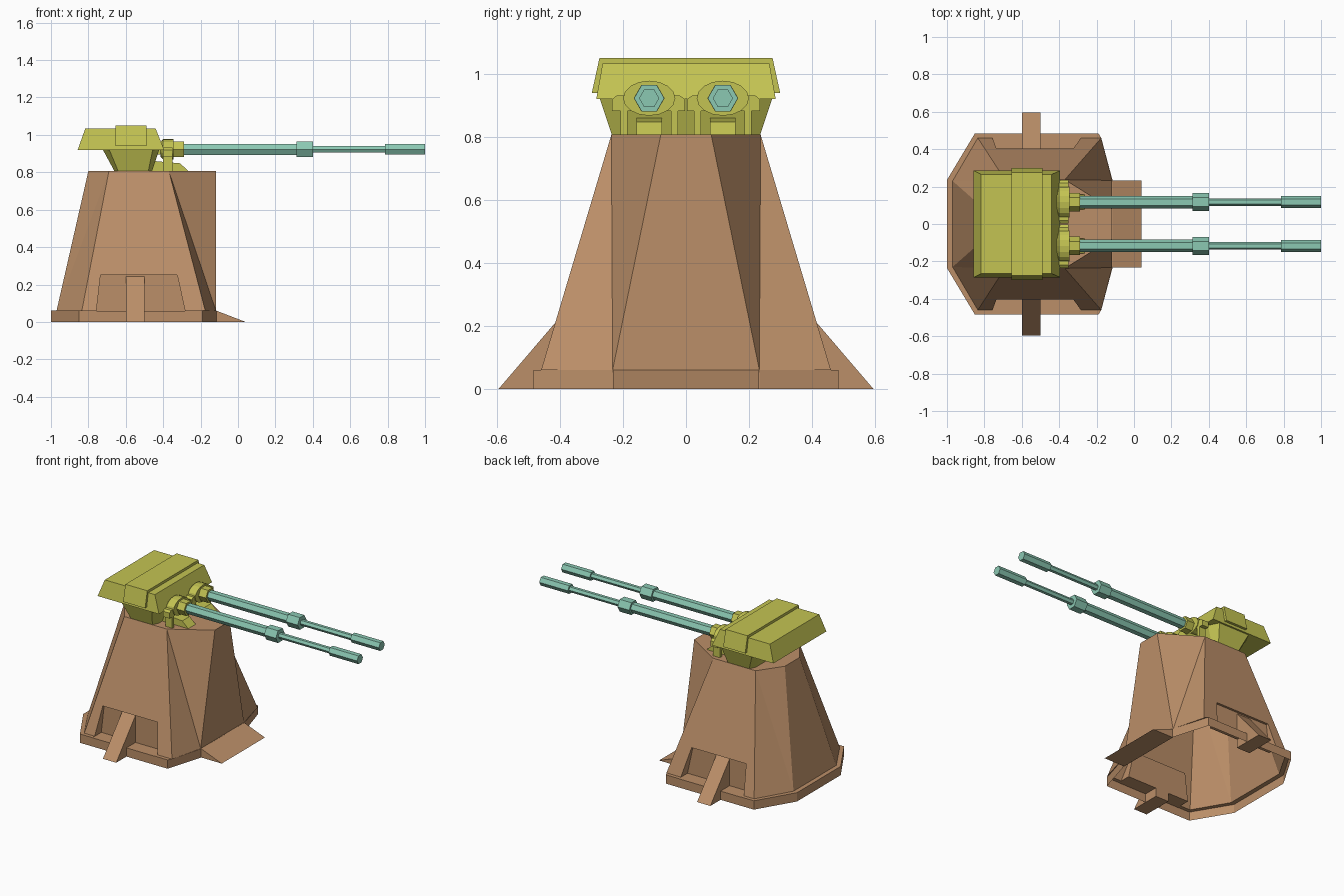
import bpy, bmesh, math

if "Cube" in bpy.data.objects:
    bpy.data.objects.remove(bpy.data.objects["Cube"])


def material(name, rgb):
    m = bpy.data.materials.new(name)
    m.diffuse_color = (*rgb, 1)
    m.use_nodes = True
    m.node_tree.nodes["Principled BSDF"].inputs["Base Color"].default_value = m.diffuse_color
    return m


BROWN = material("clay brown", (0.50, 0.275, 0.14))
OLIVE = material("olive yellow", (0.55, 0.55, 0.085))
TEAL = material("pale teal", (0.26, 0.58, 0.45))


def loft(name, loops, mat, split=False):
    """Join equal-length loops of points into a closed solid."""
    bm = bmesh.new()
    rings = [[bm.verts.new(p) for p in loop] for loop in loops]
    n = len(rings[0])
    for lo, hi in zip(rings, rings[1:]):
        for i in range(n):
            a, b, c, d = lo[i], lo[(i + 1) % n], hi[(i + 1) % n], hi[i]
            dy = abs(d.co.y) - abs(c.co.y)
            if split and dy > 0.001:
                bm.faces.new((d, a, b))
                bm.faces.new((d, b, c))
            elif split and dy < -0.001:
                bm.faces.new((c, d, a))
                bm.faces.new((c, a, b))
            else:
                bm.faces.new((a, b, c, d))
    bm.faces.new(rings[0])
    bm.faces.new(rings[-1])
    bmesh.ops.recalc_face_normals(bm, faces=bm.faces)
    me = bpy.data.meshes.new(name)
    bm.to_mesh(me)
    bm.free()
    me.materials.append(mat)
    ob = bpy.data.objects.new(name, me)
    bpy.context.collection.objects.link(ob)
    return ob


def octagon(z, half):
    """Mirror a half outline (y > 0) across y = 0."""
    return [(x, y, z) for x, y in half] + [(x, -y, z) for x, y in reversed(half)]


def rect(z, x0, x1, y):
    return [(x0, -y, z), (x1, -y, z), (x1, y, z), (x0, y, z)]


def along_y(name, prof, y0, y1, mat):
    return loft(name, [[(x, y, z) for x, z in prof] for y in (y0, y1)], mat)


def along_x(name, prof, x0, x1, mat):
    return loft(name, [[(x, y, z) for y, z in prof] for x in (x0, x1)], mat)


def tube(name, y, stations, mat, n=6, squash=1.0, z=0.923):
    """Faceted tube along x from (x, radius) stations."""
    loft(name, [[(x, y + r * math.cos(2 * math.pi * i / n),
                  z + r * squash * math.sin(2 * math.pi * i / n))
                 for i in range(n)] for x, r in stations], mat)


# Tower with its plinth
plinth = [(-1.0, 0.235), (-0.85, 0.485), (-0.19, 0.485), (-0.115, 0.235)]
foot = [(-0.97, 0.23), (-0.835, 0.46), (-0.175, 0.46), (-0.118, 0.233)]
crown = [(-0.80, 0.08), (-0.69, 0.237), (-0.37, 0.237), (-0.118, 0.08)]
tower = loft("tower", [octagon(0, plinth), octagon(0.06, plinth),
                       octagon(0.06, foot), octagon(0.807, crown)], BROWN, True)

# Niches cut in both sides
cutters = []
for s in (1, -1):
    cut = loft("niche_cutter", [
        [(x, s * y, z) for x, y in ((x0, 0.388), (x1, 0.388), (x1, 0.6), (x0, 0.6))]
        for z, x0, x1 in ((0.059, -0.757, -0.283), (0.25, -0.735, -0.325))], BROWN)
    cut.hide_render = True
    cutters.append(cut)
    mod = tower.modifiers.new("niche", 'BOOLEAN')
    mod.operation = 'DIFFERENCE'
    mod.solver = 'EXACT'
    mod.object = cut
bpy.context.view_layer.update()
mesh = bpy.data.meshes.new_from_object(
    tower.evaluated_get(bpy.context.evaluated_depsgraph_get()))
tower.modifiers.clear()
tower.data = mesh
for cut in cutters:
    bpy.data.objects.remove(cut)

# The tower is an open shell underneath
bm = bmesh.new()
bm.from_mesh(mesh)
floor = [f for f in bm.faces if all(v.co.z < 0.001 for v in f.verts)]
bmesh.ops.delete(bm, geom=floor, context='FACES')
bm.to_mesh(mesh)
bm.free()

# Entry ramp and side buttresses
along_y("ramp", [(-0.116, 0), (0.04, 0), (-0.116, 0.06)], -0.232, 0.232, BROWN)
for s in (1, -1):
    along_x("buttress", [(s * 0.595, 0), (s * 0.387, 0.243), (s * 0.387, 0)],
            -0.60, -0.50, BROWN)


# Turret neck
def chamfered(z, x0, x1, y, c):
    return octagon(z, [(x0, y - 2 * c), (x0 + c, y), (x1 - c, y), (x1, y - 2 * c)])


loft("turret_neck", [chamfered(0.805, -0.66, -0.46, 0.235, 0.02),
                     chamfered(0.925, -0.725, -0.42, 0.275, 0.035)], OLIVE)

# Hood and its raised centre band
loft("hood", [rect(0.92, -0.857, -0.395, 0.285), rect(1.033, -0.817, -0.44, 0.265)], OLIVE)
loft("hood_band", [rect(0.94, -0.655, -0.49, 0.299), rect(1.05, -0.655, -0.49, 0.275)], OLIVE)

# Twin guns with mounts
for s in (1, -1):
    y = s * 0.117
    along_y("gun_wedge", [(-0.47, 0.807), (-0.265, 0.807), (-0.31, 0.848), (-0.47, 0.862)],
            y - 0.04, y + 0.04, OLIVE)
    for off in (-0.08, 0.08):
        along_y("mount_post", [(-0.40, 0.807), (-0.35, 0.807), (-0.35, 0.885), (-0.40, 0.885)],
                y + off - 0.011, y + off + 0.011, OLIVE)
    along_x("trunnion", [(s * 0.003, 0.883), (s * 0.235, 0.883), (s * 0.235, 0.92),
                         (s * 0.22, 0.932), (s * 0.02, 0.932), (s * 0.003, 0.92)],
            -0.40, -0.35, OLIVE)
    along_y("cradle", [(-0.47, 0.895), (-0.39, 0.895), (-0.39, 0.94), (-0.47, 0.94)],
            y - 0.05, y + 0.05, OLIVE)
    tube("gun_shield", y, [(-0.415, 0.06), (-0.40, 0.083), (-0.345, 0.083)], OLIVE, 16, 0.67)
    tube("gun_collar", y, [(-0.35, 0.049), (-0.29, 0.049)], OLIVE)
    tube("barrel", y, [(-0.295, 0.034), (0.312, 0.034), (0.312, 0.048), (0.40, 0.048),
                       (0.40, 0.02), (0.785, 0.02), (0.785, 0.032), (1.0, 0.032)], TEAL)
